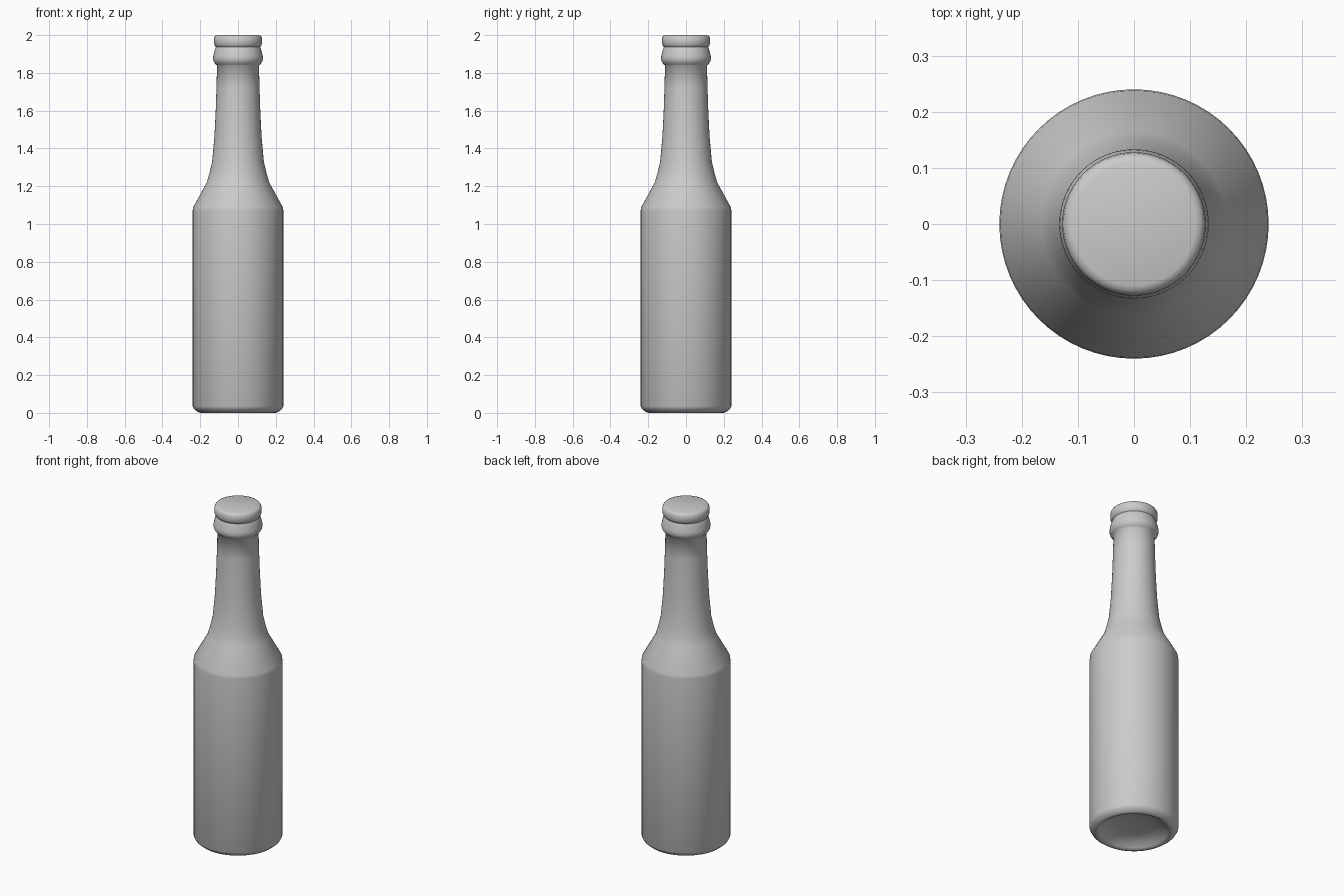
import bpy, bmesh, math

if "Cube" in bpy.data.objects:
    bpy.data.objects.remove(bpy.data.objects["Cube"])

SEGMENTS = 64


def lathe(name, profile):
    """Revolve (radius, z) points around the z axis; closed on the axis at both ends."""
    bm = bmesh.new()
    verts = [bm.verts.new((r, 0, z)) for r, z in profile]
    edges = [bm.edges.new(pair) for pair in zip(verts, verts[1:])]
    bmesh.ops.spin(bm, geom=verts + edges, cent=(0, 0, 0), axis=(0, 0, 1),
                   angle=math.tau, steps=SEGMENTS, use_duplicate=False)
    bmesh.ops.remove_doubles(bm, verts=bm.verts, dist=0.0001)
    bmesh.ops.recalc_face_normals(bm, faces=bm.faces)
    mesh = bpy.data.meshes.new(name)
    bm.to_mesh(mesh)
    bm.free()
    obj = bpy.data.objects.new(name, mesh)
    bpy.context.collection.objects.link(obj)
    bpy.context.view_layer.objects.active = obj
    obj.select_set(True)
    bpy.ops.object.shade_smooth_by_angle(angle=math.radians(60))
    obj.select_set(False)
    return obj


# Hollow underside, rounded foot, straight body, shoulder, neck and lip
recess = [(0, 0.05), (0.10, 0.045), (0.16, 0.03), (0.185, 0.01)]
body = [(0.20, 0), (0.215, 0.006), (0.232, 0.02), (0.24, 0.035), (0.24, 1.07)]
shoulder = [(0.238, 1.088), (0.165, 1.22), (0.151, 1.27), (0.137, 1.33)]
neck = [(0.125, 1.46), (0.118, 1.60), (0.114, 1.72), (0.111, 1.84)]
collar = [(0.118, 1.845), (0.129, 1.86), (0.133, 1.875), (0.131, 1.89),
          (0.122, 1.925), (0.117, 1.937)]
lip = [(0.121, 1.941), (0.127, 1.953), (0.128, 1.97), (0.126, 1.987),
       (0.12, 1.996), (0.11, 2.0), (0, 2.0)]
lathe("bottle", recess + body + shoulder + neck + collar + lip)
